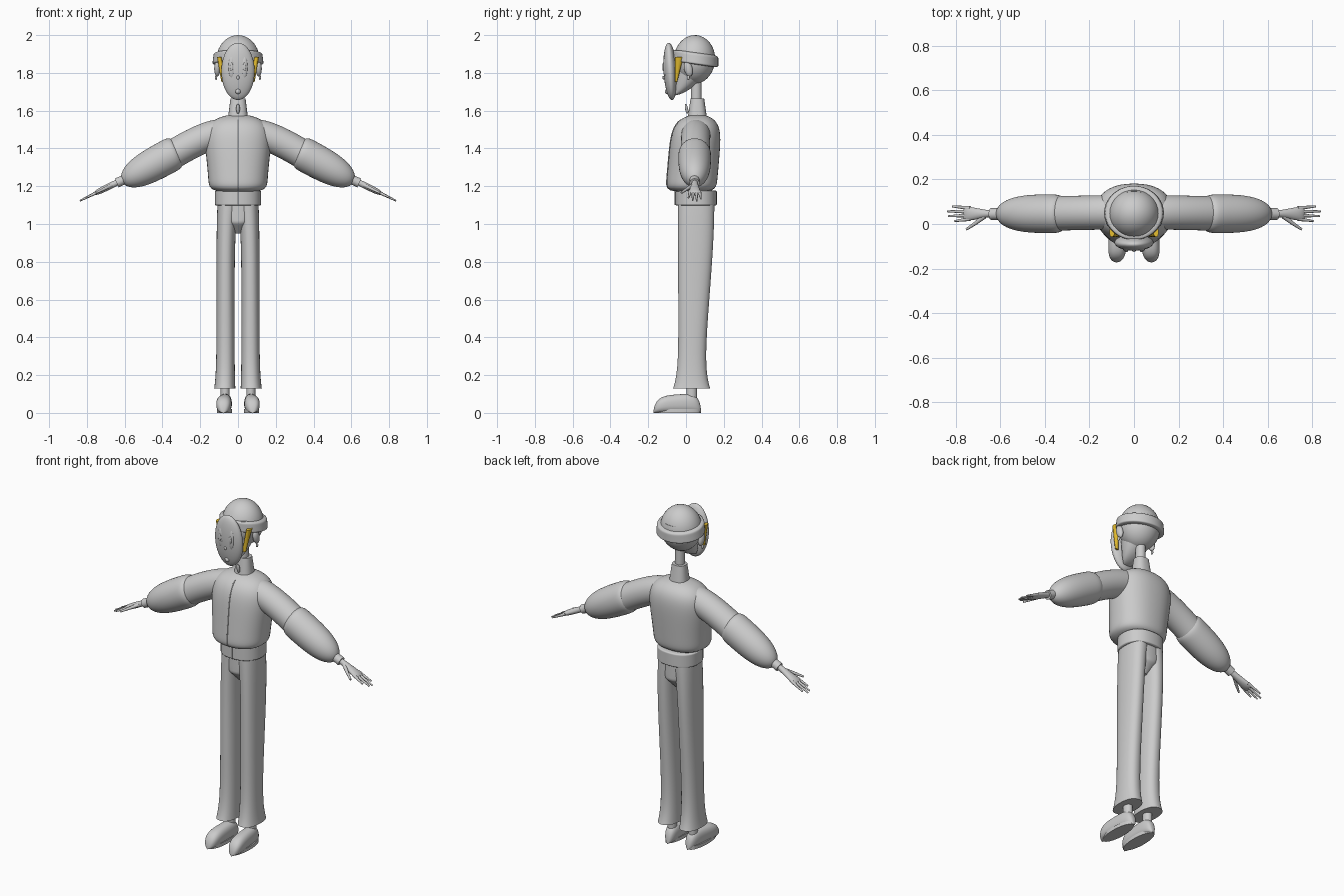
import bpy, bmesh, math
from mathutils import Vector

if "Cube" in bpy.data.objects:
    bpy.data.objects.remove(bpy.data.objects["Cube"])


def material(name, color):
    mat = bpy.data.materials.new(name)
    mat.use_nodes = True
    mat.diffuse_color = color
    mat.node_tree.nodes["Principled BSDF"].inputs["Base Color"].default_value = color
    return mat


GREY = material("light grey", (0.6, 0.6, 0.6, 1))
YELLOW = material("golden yellow", (0.8, 0.52, 0.03, 1))


def mix(start, end, t):
    return start + (end - start) * t


def ease(start, end, t):
    return mix(start, end, t * t * (3 - 2 * t))


def rounded(t, low, high):
    """Fullness from 0 to 1 with rounded ends; larger powers give tighter ends."""
    return math.sqrt(max(0, (1 - (1 - t) ** low) * (1 - t ** high)))


def finish(ob, mat=GREY, mirror=False):
    ob.data.materials.append(mat)
    bpy.ops.object.select_all(action="DESELECT")
    ob.select_set(True)
    bpy.context.view_layer.objects.active = ob
    bpy.ops.object.shade_smooth_by_angle(angle=math.radians(40))
    if mirror:
        ob.modifiers.new("Mirror", "MIRROR")
    return ob


def link(name, data):
    ob = bpy.data.objects.new(name, data)
    bpy.context.collection.objects.link(ob)
    return ob


def loft(name, axis, start, end, rule, power=2, tilt=0, rings=28, sides=40, **style):
    """Skin between start and end; rule(t) gives two centre values and two half sizes."""
    bm = bmesh.new()
    previous = None
    for ring_index in range(rings):
        t = (1 - math.cos(math.pi * ring_index / (rings - 1))) / 2
        along = mix(start, end, t)
        centre_u, centre_v, size_u, size_v = rule(t)
        ring = []
        for side in range(sides):
            angle = math.tau * side / sides
            u, v = (math.copysign(abs(f) ** (2 / power), f) * max(size, 0.002)
                    for f, size in ((math.cos(angle), size_u), (math.sin(angle), size_v)))
            s, u, v = along + tilt * v, centre_u + u, centre_v + v
            ring.append(bm.verts.new({"x": (s, u, v), "y": (u, s, v), "z": (u, v, s)}[axis]))
        if previous:
            for side in range(sides):
                bm.faces.new((previous[side - 1], previous[side], ring[side], ring[side - 1]))
        else:
            bm.faces.new(ring)
        previous = ring
    bm.faces.new(previous)
    bmesh.ops.recalc_face_normals(bm, faces=bm.faces)
    mesh = bpy.data.meshes.new(name)
    bm.to_mesh(mesh)
    bm.free()
    return finish(link(name, mesh), **style)


def ball(name, location, size, lean=0, **style):
    """Ellipsoid leaning about the x axis."""
    bpy.ops.mesh.primitive_uv_sphere_add(segments=32, ring_count=20, location=location,
                                         rotation=(lean, 0, 0))
    ob = bpy.context.object
    ob.name, ob.scale = name, size
    bpy.ops.object.transform_apply(location=True, rotation=True, scale=True)
    return finish(ob, **style)


def tube(name, points, radius, tip=1, **style):
    """Round tube along points, tapering towards the tip."""
    curve = bpy.data.curves.new(name, "CURVE")
    curve.dimensions, curve.bevel_depth, curve.use_fill_caps = "3D", radius, True
    spline = curve.splines.new("POLY")
    spline.points.add(len(points) - 1)
    for index, point in enumerate(points):
        spline.points[index].co = (*point, 1)
        spline.points[index].radius = mix(1, tip, index / (len(points) - 1))
    ob = link(name, curve)
    bpy.ops.object.select_all(action="DESELECT")
    ob.select_set(True)
    bpy.context.view_layer.objects.active = ob
    bpy.ops.object.convert(target="MESH")
    return finish(bpy.context.object, **style)


# Shoes, soles and ankles
def shoe(t):
    full = rounded(t, 8, 10)
    height = mix(0.045, 0.053, t) * full
    return mix(0.078, 0.066, t), height, mix(0.045, 0.034, t) * full, height


loft("shoes", "y", -0.172, 0.08, shoe, power=2.4, mirror=True)
loft("soles", "z", 0, 0.02, lambda t: (0.072, -0.045, 0.04, 0.12), rings=2, mirror=True)
loft("ankles", "z", 0.08, 0.2, lambda t: (0.068, 0.03, 0.024, 0.028), rings=2, mirror=True)


# Trousers with flared bottoms and a fuller seat
def trouser_leg(t):
    flare, hip = (1 - t) ** 12, t ** 8
    return (0.066 + 0.004 * flare - 0.016 * hip, ease(0.03, 0.054, t),
            0.048 + 0.008 * flare + 0.01 * hip, ease(0.07, 0.096, t) + 0.028 * flare)


loft("trouser_legs", "z", 0.13, 1.12, trouser_leg, power=2.3, mirror=True)
loft("trouser_seat", "z", 0.95, 1.12,
     lambda t: (0, 0.054, mix(0.02, 0.1, min(1, 2 * t)), mix(0.04, 0.093, min(1, 3 * t))), power=2.4)


# Jacket with hem band, front seam and collar
def jacket(t):
    full = rounded(t, 30, 8)
    return 0, mix(0.026, 0.062, t), ease(0.155, 0.185, t) * full, 0.134 * full


loft("jacket_body", "z", 1.165, 1.58, jacket, power=2.3, rings=40)
loft("hem_band", "z", 1.095, 1.18,
     lambda t: (0, 0.053, 0.122 * rounded(t, 60, 60), 0.11 * rounded(t, 60, 60)), power=2.3)
seam = [(0, jacket(t)[1] - jacket(t)[3], mix(1.165, 1.58, t)) for t in (step / 30 for step in range(1, 29))]
tube("front_seam", seam, 0.003)
tube("hem_seam", [(0, -0.057, 1.1), (0, -0.057, 1.17)], 0.003)
loft("collar", "z", 1.56, 1.665, lambda t: (0, 0.06, mix(0.053, 0.04, t), mix(0.051, 0.036, t)),
     power=2.5, rings=4)
ball("zip_pull", (0, 0.003, 1.61), (0.01, 0.008, 0.027), 0.2)


# Sleeves: upper part, puffed lower part and cuff
def lower_sleeve(t):
    full = rounded(t, 25, 4)
    return 0.046, mix(1.39, 1.226, t), 0.087 * full, 0.082 * full


loft("upper_sleeves", "x", 0.09, 0.38,
     lambda t: (mix(0.053, 0.047, t), mix(1.48, 1.345, t ** 1.4), 0.077, 0.071), tilt=0.45, mirror=True)
loft("lower_sleeves", "x", 0.31, 0.615, lower_sleeve, tilt=0.45, mirror=True)
loft("cuffs", "x", 0.6, 0.642, lambda t: (0.045, mix(1.237, 1.217, t), 0.026, 0.023),
     tilt=0.45, rings=3, mirror=True)


# Hands, sloping down along the arm
def hand_point(reach, y):
    return reach, y, 1.222 - 0.49 * (reach - 0.635)


def palm(t):
    return 0.046, hand_point(mix(0.63, 0.765, t), 0)[2], ease(0.015, 0.032, t), 0.015 * rounded(t, 20, 6)


loft("palms", "x", 0.63, 0.765, palm, tilt=0.45, mirror=True)
for index, reach in enumerate((0.805, 0.832, 0.837, 0.815)):
    spread = index - 1.5
    tube(f"finger_{index + 1}", [hand_point(0.735, 0.047 + 0.016 * spread),
                                 hand_point(reach, 0.046 + 0.022 * spread)], 0.0095, 0.45, mirror=True)
tube("thumbs", [hand_point(0.67, 0.035), hand_point(0.71, 0.004), hand_point(0.752, -0.024)],
     0.011, 0.5, mirror=True)


# Neck, head and face
def skull(t):
    depth = 0.107 * math.sin(math.pi * t / 2) ** 0.6
    return 0, depth - 0.066, 0.1 * t ** 0.35, depth


loft("neck", "z", 1.58, 1.8, lambda t: (0, 0.054, 0.026, 0.028), rings=2)
loft("skull", "z", 1.68, 1.92, skull)
ball("face", (0, -0.083, 1.808), (0.088, 0.036, 0.152), 0.06)
ball("eyes", (0.034, -0.11, 1.832), (0.017, 0.011, 0.058), mirror=True)
ball("pupils", (0.034, -0.121, 1.832), (0.008, 0.004, 0.022), mirror=True)
ball("mouth", (0, -0.1, 1.702), (0.014, 0.012, 0.014))
ball("nose", (0, -0.119, 1.775), (0.008, 0.006, 0.01))
ball("ears", (0.11, 0.012, 1.822), (0.016, 0.022, 0.042), 0.25, mirror=True)
ball("earrings", (0.116, 0.012, 1.775), (0.006, 0.008, 0.012), mirror=True)

# Side hair, widening upwards
loft("side_hair", "z", 1.752, 1.885,
     lambda t: (mix(0.076, 0.099, t), mix(-0.052, -0.036, t), 0.012, mix(0.006, 0.022, t)),
     rings=6, sides=16, mat=YELLOW, mirror=True)

# Knitted cap with a turned-up brim, higher at the front
ball("cap_dome", (0, 0.044, 1.87), (0.114, 0.11, 0.13), -0.1)
loft("cap_brim", "z", 1.842, 1.912,
     lambda t: (0, 0.05, mix(0.136, 0.128, t) * rounded(t, 30, 20), 0.121 * rounded(t, 30, 20)), tilt=-0.14)
